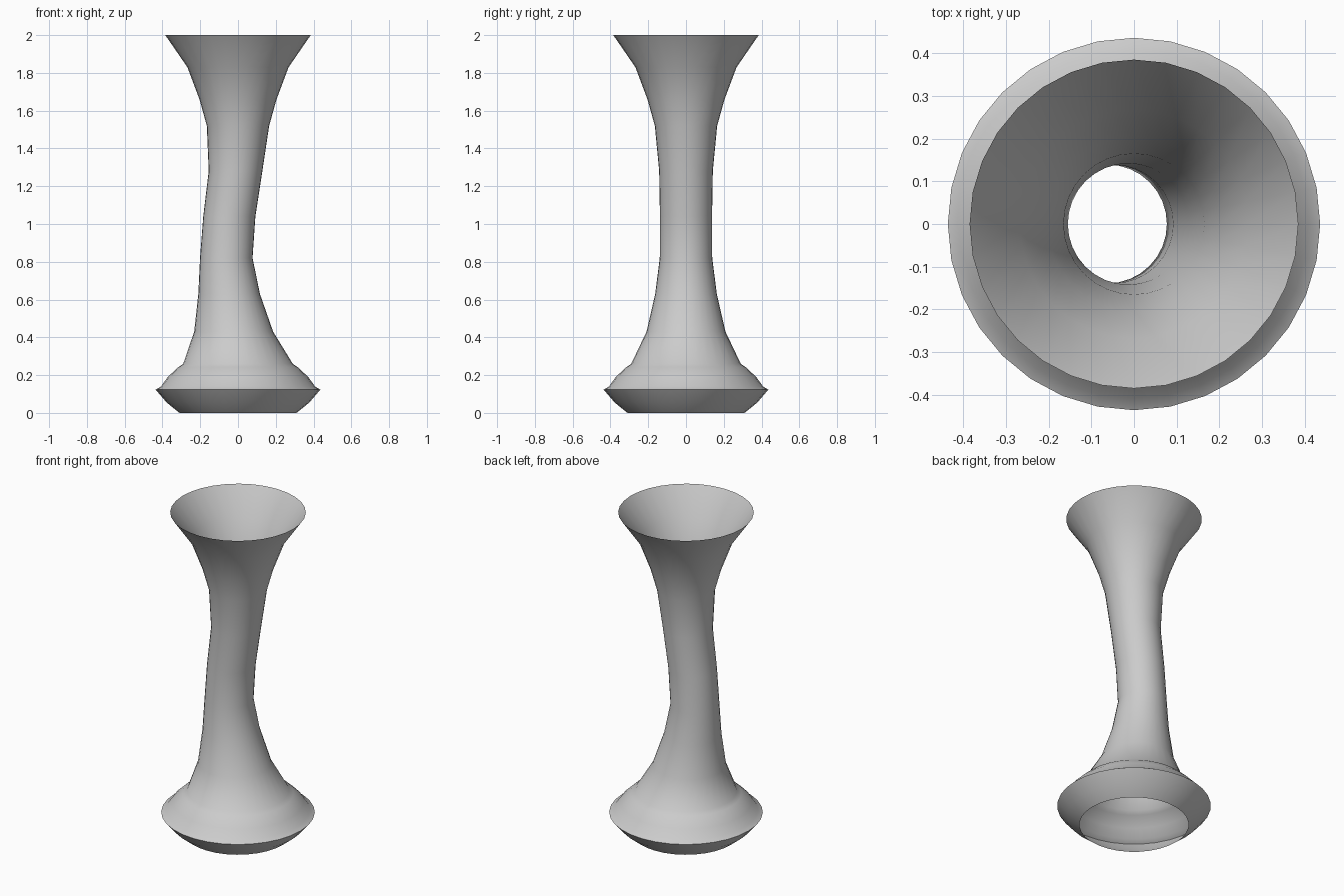
import bpy, bmesh, math

if "Cube" in bpy.data.objects:
    bpy.data.objects.remove(bpy.data.objects["Cube"])

SIDES = 32
# rings from bottom to top: height, radius, sideways offset in x
RINGS = [
    # flared foot
    (0.0, 0.31, 0), (0.055, 0.378, 0), (0.123, 0.436, 0), (0.14, 0.408, 0),
    (0.19, 0.372, 0), (0.243, 0.315, 0), (0.26, 0.29, 0),
    # leaning stem
    (0.43, 0.209, -0.023), (0.63, 0.163, -0.047), (0.82, 0.139, -0.062),
    (1.04, 0.138, -0.046), (1.28, 0.142, -0.013), (1.52, 0.165, 0),
    # flared mouth
    (1.66, 0.204, 0), (1.83, 0.268, 0), (2.0, 0.385, 0),
]

# open shell lofted through the rings
bm = bmesh.new()
loops = []
for z, r, cx in RINGS:
    loops.append([bm.verts.new((cx + r * math.cos(2 * math.pi * i / SIDES),
                                r * math.sin(2 * math.pi * i / SIDES), z))
                  for i in range(SIDES)])
for low, high in zip(loops, loops[1:]):
    for i in range(SIDES):
        j = (i + 1) % SIDES
        bm.faces.new((low[i], low[j], high[j], high[i]))
mesh = bpy.data.meshes.new("vase")
bm.to_mesh(mesh)
bm.free()
vase = bpy.data.objects.new("vase", mesh)
bpy.context.collection.objects.link(vase)

# smooth sides, sharp foot rim
bpy.context.view_layer.objects.active = vase
vase.select_set(True)
bpy.ops.object.shade_smooth_by_angle(angle=math.radians(40))
